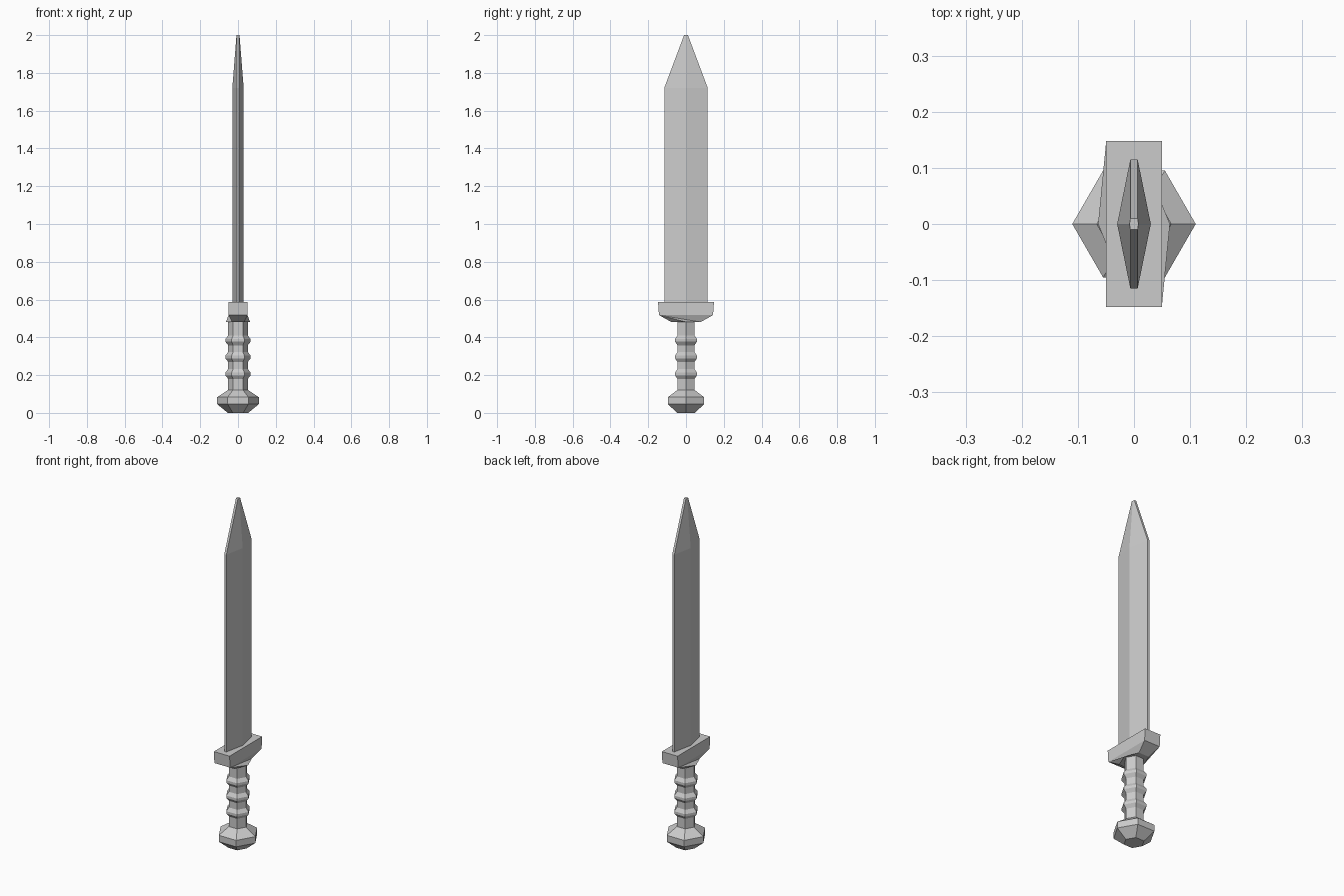
import bpy, bmesh
from math import cos, sin, pi

if "Cube" in bpy.data.objects:
    bpy.data.objects.remove(bpy.data.objects["Cube"])


def make_object(name, bm):
    bmesh.ops.recalc_face_normals(bm, faces=bm.faces)
    mesh = bpy.data.meshes.new(name)
    bm.to_mesh(mesh)
    bm.free()
    obj = bpy.data.objects.new(name, mesh)
    bpy.context.collection.objects.link(obj)
    return obj


def add_ring(bm, points, z):
    return [bm.verts.new((x, y, z)) for x, y in points]


def bridge(bm, a, b):
    n = len(a)
    for i in range(n):
        j = (i + 1) % n
        bm.faces.new((a[i], a[j], b[j], b[i]))


def loft(name, sections):
    """Skin a stack of (outline, z) sections and cap both ends."""
    bm = bmesh.new()
    rings = [add_ring(bm, pts, z) for pts, z in sections]
    for a, b in zip(rings, rings[1:]):
        bridge(bm, a, b)
    bm.faces.new(rings[0])
    bm.faces.new(rings[-1])
    return make_object(name, bm)


def hexagon(r):
    return [(r * cos(i * pi / 3), r * sin(i * pi / 3)) for i in range(6)]


def rectangle(x, y):
    return [(x, y), (-x, y), (-x, -y), (x, -y)]


def blade_section(ridge, edge, y):
    return [(ridge, 0), (edge, y), (-edge, y), (-ridge, 0), (-edge, -y), (edge, -y)]


# Pommel: faceted hexagonal knob
loft("pommel", [(hexagon(r), z) for r, z in
                [(0.054, 0.0), (0.11, 0.046), (0.11, 0.083), (0.052, 0.122)]])

# Grip: hexagonal handle with three raised rings
grip = [(0.052, 0.122)]
for z in (0.206, 0.296, 0.384):
    grip += [(0.052, z - 0.026), (0.067, z - 0.007), (0.067, z + 0.007), (0.052, z + 0.026)]
grip.append((0.052, 0.482))
loft("grip", [(hexagon(r), z) for r, z in grip])

# Guard: rectangular block whose underside narrows to a hexagon
bm = bmesh.new()
top = add_ring(bm, rectangle(0.05, 0.148), 0.586)
mid = add_ring(bm, rectangle(0.05, 0.143), 0.518)
low = add_ring(bm, [(0.064, 0), (0.0325, 0.078), (-0.0325, 0.078),
                    (-0.064, 0), (-0.0325, -0.078), (0.0325, -0.078)], 0.481)
bm.faces.new(top)
bm.faces.new(low)
bridge(bm, top, mid)
for m, h in ((0, 0), (2, 3)):      # the two halves repeat by half a turn
    M = [mid[(m + k) % 4] for k in range(4)]
    H = [low[(h + k) % 6] for k in range(6)]
    bm.faces.new((M[0], M[1], H[2], H[1]))
    bm.faces.new((M[1], H[3], H[2]))
    bm.faces.new((M[1], H[4], H[3]))
    bm.faces.new((M[1], M[2], H[4]))
make_object("guard", bm)

# Blade: ridged section with narrow flat edges, tapering to the tip
loft("blade", [(blade_section(0.03, 0.0065, 0.115), 0.58),
               (blade_section(0.03, 0.0065, 0.115), 1.72),
               (blade_section(0.008, 0.0065, 0.01), 2.0)])
